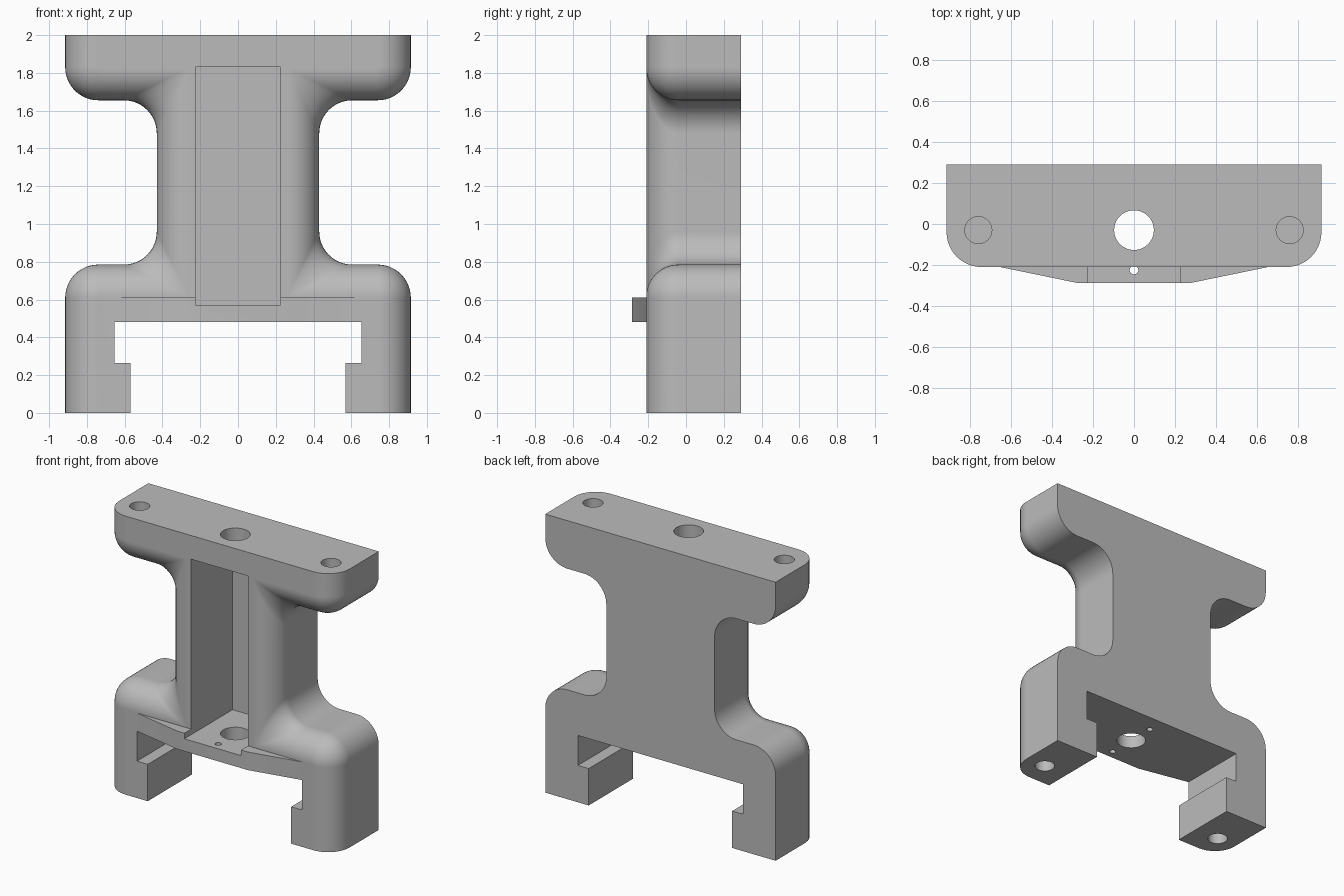
import bpy, bmesh, math

cube = bpy.data.objects.get("Cube")
if cube:
    bpy.data.objects.remove(cube)

# Main dimensions
FRONT, BACK = -0.21, 0.29
OUTER, WAIST = 0.915, 0.43
CORNER, FILLET = 0.175, 0.17
UPPER, LOWER = 1.655, 0.785      # underside of top block, top of lower block
HOLE_Y = -0.03
STEPS = 12

grey = bpy.data.materials.new("plain grey")
grey.use_nodes = True
grey.diffuse_color = (0.5, 0.5, 0.5, 1)
grey.node_tree.nodes["Principled BSDF"].inputs["Base Color"].default_value = (0.5, 0.5, 0.5, 1)


def arc(cx, cz, r, start, end):
    angles = [math.radians(start + (end - start) * i / STEPS) for i in range(STEPS + 1)]
    return [(cx + r * math.cos(a), cz + r * math.sin(a)) for a in angles]


def outline(d):
    """Silhouette with its rounded outer edges moved inwards by d."""
    c = CORNER * (1 - d / FILLET)
    w, o = WAIST - d + c, OUTER - CORNER
    half = [(OUTER - d, 2)]
    half += arc(o, UPPER + CORNER, CORNER - d, 0, -90)
    half += arc(w, UPPER + d - c, c, 90, 180)
    half += arc(w, LOWER - d + c, c, 180, 270)
    half += arc(o, LOWER - CORNER, CORNER - d, 90, 0)
    half += [(OUTER - d, 0), (0.57, 0), (0.57, 0.265), (0.655, 0.265), (0.655, 0.48)]
    return half + [(-x, z) for x, z in reversed(half)]


def loft(name, rings):
    """Skin a stack of matching rings and cap both ends."""
    bm = bmesh.new()
    loops = [[bm.verts.new(p) for p in ring] for ring in rings]
    n = len(loops[0])
    for a, b in zip(loops, loops[1:]):
        for i in range(n):
            j = (i + 1) % n
            bm.faces.new((a[i], a[j], b[j], b[i]))
    bm.faces.new(loops[0])
    bm.faces.new(loops[-1])
    bmesh.ops.remove_doubles(bm, verts=bm.verts, dist=0.0001)
    bmesh.ops.recalc_face_normals(bm, faces=bm.faces)
    mesh = bpy.data.meshes.new(name)
    bm.to_mesh(mesh)
    bm.free()
    mesh.materials.append(grey)
    obj = bpy.data.objects.new(name, mesh)
    bpy.context.collection.objects.link(obj)
    return obj


def prism(name, points, z0, z1):
    return loft(name, [[(x, y, z) for x, y in points] for z in (z0, z1)])


def drill(x, y, r, z0, z1):
    ring = [(x + r * math.cos(math.tau * i / 40), y + r * math.sin(math.tau * i / 40))
            for i in range(40)]
    combine(bracket, prism("drill", ring, z0, z1), 'DIFFERENCE')


def combine(target, tool, operation):
    tool.hide_render = True
    mod = target.modifiers.new(operation, 'BOOLEAN')
    mod.operation, mod.solver, mod.object = operation, 'EXACT', tool
    bpy.ops.object.select_all(action='DESELECT')
    bpy.context.view_layer.objects.active = target
    target.select_set(True)
    bpy.ops.object.modifier_apply(modifier=mod.name)
    bpy.data.objects.remove(tool)


# Body: flat back, straight sides, then a quarter-round up to the front face
sections = [(BACK, 0)]
for i in range(STEPS + 1):
    a = math.pi / 2 * i / STEPS
    sections.append((FRONT + FILLET * (1 - math.sin(a)), FILLET * (1 - math.cos(a))))
bracket = loft("bracket_body", [[(x, y, z) for x, z in outline(d)] for y, d in sections])

# Tapered front shelf
shelf = prism("front_shelf", [(-0.6, -0.1), (-0.655, FRONT), (-0.28, -0.287),
                              (0.28, -0.287), (0.655, FRONT), (0.6, -0.1)], 0.48, 0.61)
combine(bracket, shelf, 'UNION')

# Deep channel in the front of the column
channel = prism("channel", [(-0.225, -0.5), (0.225, -0.5), (0.225, 0.26), (-0.225, 0.26)],
                0.57, 1.83)
combine(bracket, channel, 'DIFFERENCE')

# Central bore through top block and floor, with small screw holes beside it
drill(0, HOLE_Y, 0.097, 1.75, 2.1)
drill(0, HOLE_Y, 0.097, 0.4, 0.65)
for side in (-1, 1):
    drill(0, HOLE_Y + side * 0.195, 0.021, 0.4, 0.65)
    # Blind holes in the top block and the feet
    drill(side * 0.76, HOLE_Y, 0.066, 1.75, 2.1)
    drill(side * 0.76, HOLE_Y, 0.066, -0.1, 0.22)

bpy.ops.object.shade_smooth_by_angle(angle=math.radians(30))
weighted = bracket.modifiers.new("even_shading", 'WEIGHTED_NORMAL')
weighted.keep_sharp = True
